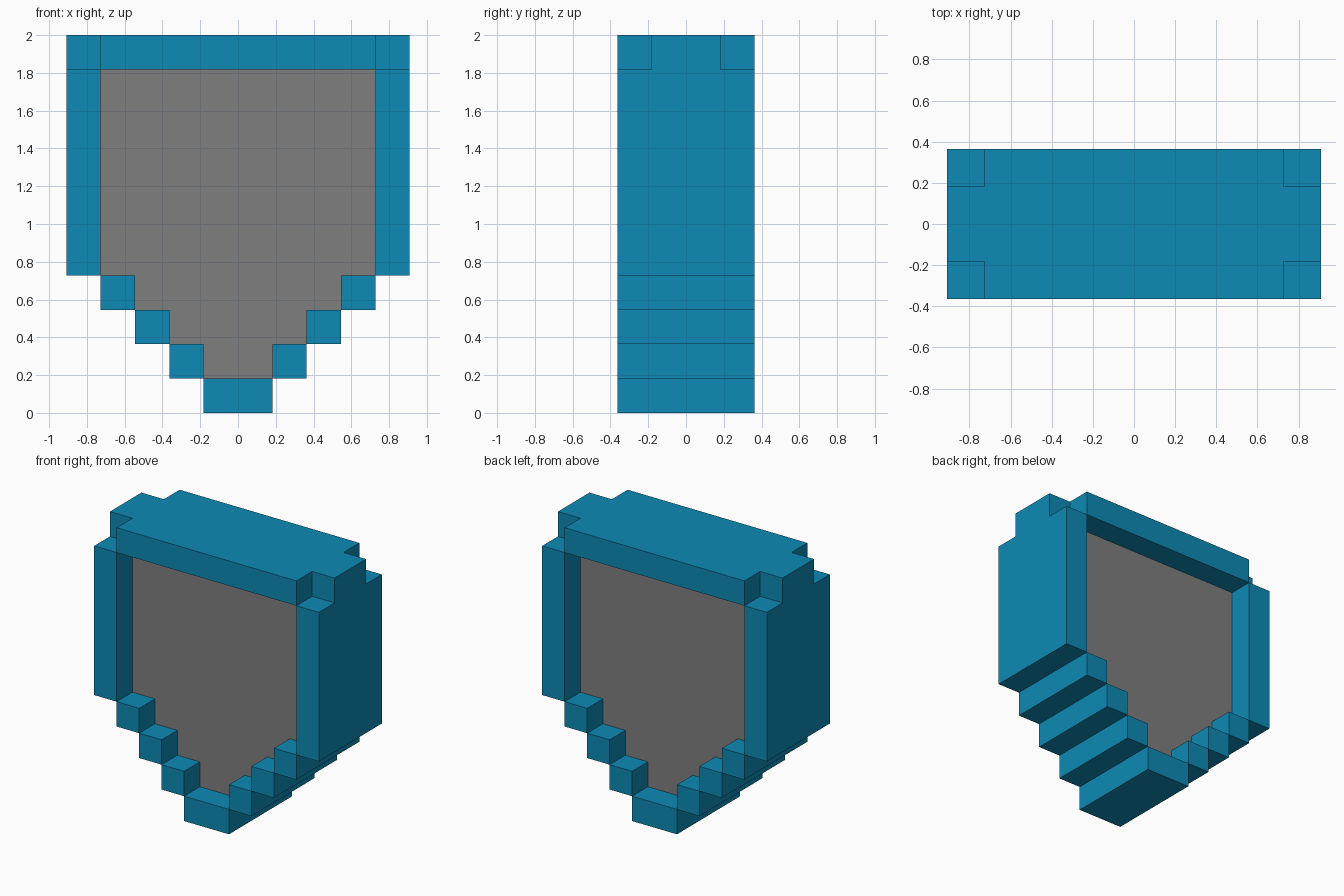
import bpy, bmesh
from mathutils import Vector

cube = bpy.data.objects.get("Cube")
if cube:
    bpy.data.objects.remove(cube, do_unlink=True)

U = 2 / 11  # one block of the grid


def material(name, rgb):
    m = bpy.data.materials.new(name)
    m.use_nodes = True
    m.diffuse_color = (*rgb, 1)
    m.node_tree.nodes["Principled BSDF"].inputs["Base Color"].default_value = (*rgb, 1)
    return m


blue = material("blue", (0.004, 0.254, 0.462))
grey = material("grey", (0.212, 0.212, 0.212))


def prism(name, points, direction, mat):
    """Extrude a flat outline, given in grid blocks, along a direction."""
    bm = bmesh.new()
    face = bm.faces.new([bm.verts.new(Vector(p) * U) for p in points])
    ext = bmesh.ops.extrude_face_region(bm, geom=[face], use_keep_orig=True)
    moved = [v for v in ext["geom"] if isinstance(v, bmesh.types.BMVert)]
    bmesh.ops.translate(bm, verts=moved, vec=Vector(direction) * U)
    bmesh.ops.recalc_face_normals(bm, faces=bm.faces)
    me = bpy.data.meshes.new(name)
    bm.to_mesh(me)
    bm.free()
    me.materials.append(mat)
    ob = bpy.data.objects.new(name, me)
    bpy.context.collection.objects.link(ob)
    return ob


def block(name, x0, x1, z0, z1):
    """Full-depth block of the rim."""
    return prism(name, [(x0, -2, z0), (x1, -2, z0), (x1, -2, z1), (x0, -2, z1)],
                 (0, 4, 0), blue)


# Recessed panel with a stair-stepped lower outline, two blocks thick
right_side = [(1, 1), (1, 2), (2, 2), (2, 3), (3, 3), (3, 4), (4, 4), (4, 10)]
outline = right_side + [(-x, z) for x, z in reversed(right_side)]
prism("panel", [(x, -1, z) for x, z in outline], (0, 2, 0), grey)

# Top cap with a notch at each corner
quarter = [(5, 1), (4, 1), (4, 2)]
cap = quarter + [(-x, y) for x, y in reversed(quarter)]
cap += [(-x, -y) for x, y in cap]
prism("top_cap", [(x, y, 10) for x, y in cap], (0, 0, 1), blue)

# Side posts and the steps leading down to the foot
for side, s in (("left", 1), ("right", -1)):
    block(side + "_post", 4 * s, 5 * s, 4, 10)
    for i in (1, 2, 3):
        block(f"{side}_step_{i}", i * s, (i + 1) * s, i, i + 1)
block("foot", -1, 1, 0, 1)
